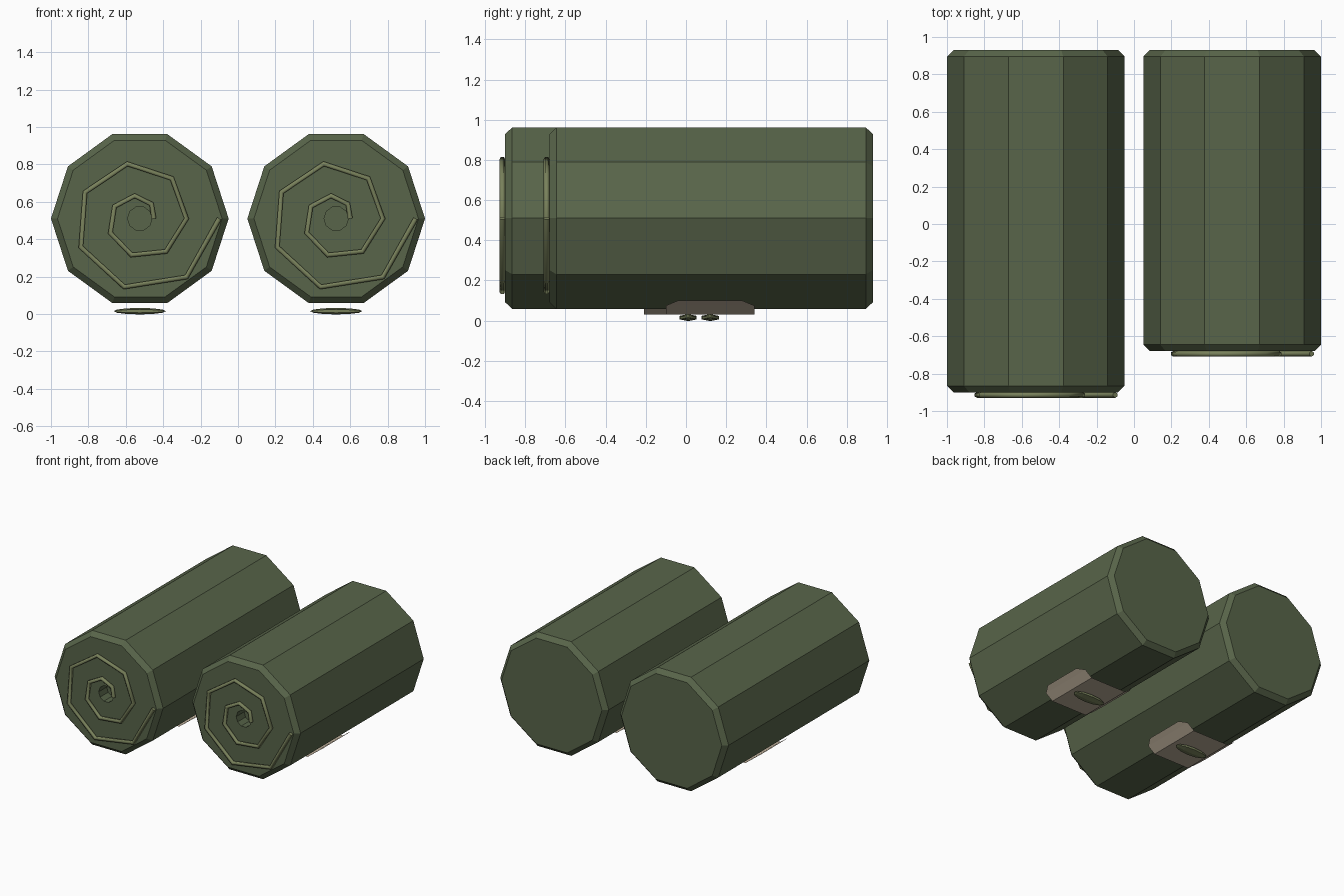
import bpy, bmesh, math

cube = bpy.data.objects.get("Cube")
if cube:
    bpy.data.objects.remove(cube, do_unlink=True)

RADIUS, CENTER_Z, BACK, BEVEL, SIDES = 0.475, 0.51, 0.93, 0.035, 10


def material(name, color):
    m = bpy.data.materials.new(name)
    m.use_nodes = True
    m.diffuse_color = (*color, 1)
    m.node_tree.nodes["Principled BSDF"].inputs["Base Color"].default_value = (*color, 1)
    return m


green = material("olive green", (0.098, 0.130, 0.068))
light_green = material("pale olive", (0.190, 0.220, 0.105))
beige = material("beige cloth", (0.50, 0.42, 0.32))


def finish(bm, name, mat):
    mesh = bpy.data.meshes.new(name)
    bm.to_mesh(mesh)
    bm.free()
    mesh.materials.append(mat)
    obj = bpy.data.objects.new(name, mesh)
    bpy.context.collection.objects.link(obj)
    return obj


# Ten-sided roll with chamfered ends and a small hole in the front
def roll(name, x, front):
    inner = RADIUS - BEVEL
    profile = [(inner, BACK), (RADIUS, BACK - BEVEL), (RADIUS, front + BEVEL),
               (inner, front), (0.065, front), (0.065, front + 0.1)]
    bm = bmesh.new()
    rings = []
    for r, y in profile:
        rings.append([bm.verts.new((x + r * math.cos(math.tau * i / SIDES), y,
                                    CENTER_Z + r * math.sin(math.tau * i / SIDES)))
                      for i in range(SIDES)])
    for a, b in zip(rings, rings[1:]):
        for i in range(SIDES):
            j = (i + 1) % SIDES
            bm.faces.new((a[i], a[j], b[j], b[i]))
    bm.faces.new(rings[0])
    bm.faces.new(rings[-1])
    bmesh.ops.recalc_face_normals(bm, faces=bm.faces)
    finish(bm, name, green)


# Raised spiral edge of the rolled cloth, seven corners per turn
def spiral(name, x, front):
    curve = bpy.data.curves.new(name, "CURVE")
    curve.dimensions = "3D"
    curve.bevel_depth = 0.015
    curve.bevel_resolution = 1
    curve.use_fill_caps = True
    spline = curve.splines.new("POLY")
    spline.points.add(14)
    for k, p in enumerate(spline.points):
        a, r = -k * math.tau / 7, 0.425 - 0.025 * k
        p.co = (x + r * math.cos(a), front - 0.014, CENTER_Z + r * math.sin(a), 1)
    curve.materials.append(light_green)
    bpy.context.collection.objects.link(bpy.data.objects.new(name, curve))


# Thin cloth patch folded around the underside, with clipped corners
def patch(name, x, y):
    profile = [(-0.25, 0.10, 0.16), (-0.215, 0.075, 0.22), (-0.156, 0.03, 0.22)]
    profile += [(-px, z, h) for px, z, h in reversed(profile)]
    bm = bmesh.new()
    rows = [[bm.verts.new((x + px, y + s * h, z)) for s in (-1, 1)] for px, z, h in profile]
    for a, b in zip(rows, rows[1:]):
        bm.faces.new((a[0], a[1], b[1], b[0]))
    bmesh.ops.recalc_face_normals(bm, faces=bm.faces)
    for f in bm.faces:
        if f.normal.z > 0:
            f.normal_flip()
    finish(bm, name, beige)


# Flattened toggle below the patch
def toggle(name, x, y):
    bm = bmesh.new()
    bmesh.ops.create_uvsphere(bm, u_segments=6, v_segments=6, radius=1)
    for v in bm.verts:
        px, py, pz = v.co
        v.co = (x + pz * 0.14, y + px * 0.05, 0.015 + py * 0.015 / math.sin(math.pi / 3))
    bmesh.ops.recalc_face_normals(bm, faces=bm.faces)
    finish(bm, name, light_green)


for side, x, front in (("right", -0.525, -0.90), ("left", 0.525, -0.68)):
    middle = (front + BACK) / 2
    roll(side + "_roll", x, front)
    spiral(side + "_spiral", x, front)
    patch(side + "_patch", x, middle - 0.005)
    toggle(side + "_toggle", x, middle - 0.005)
